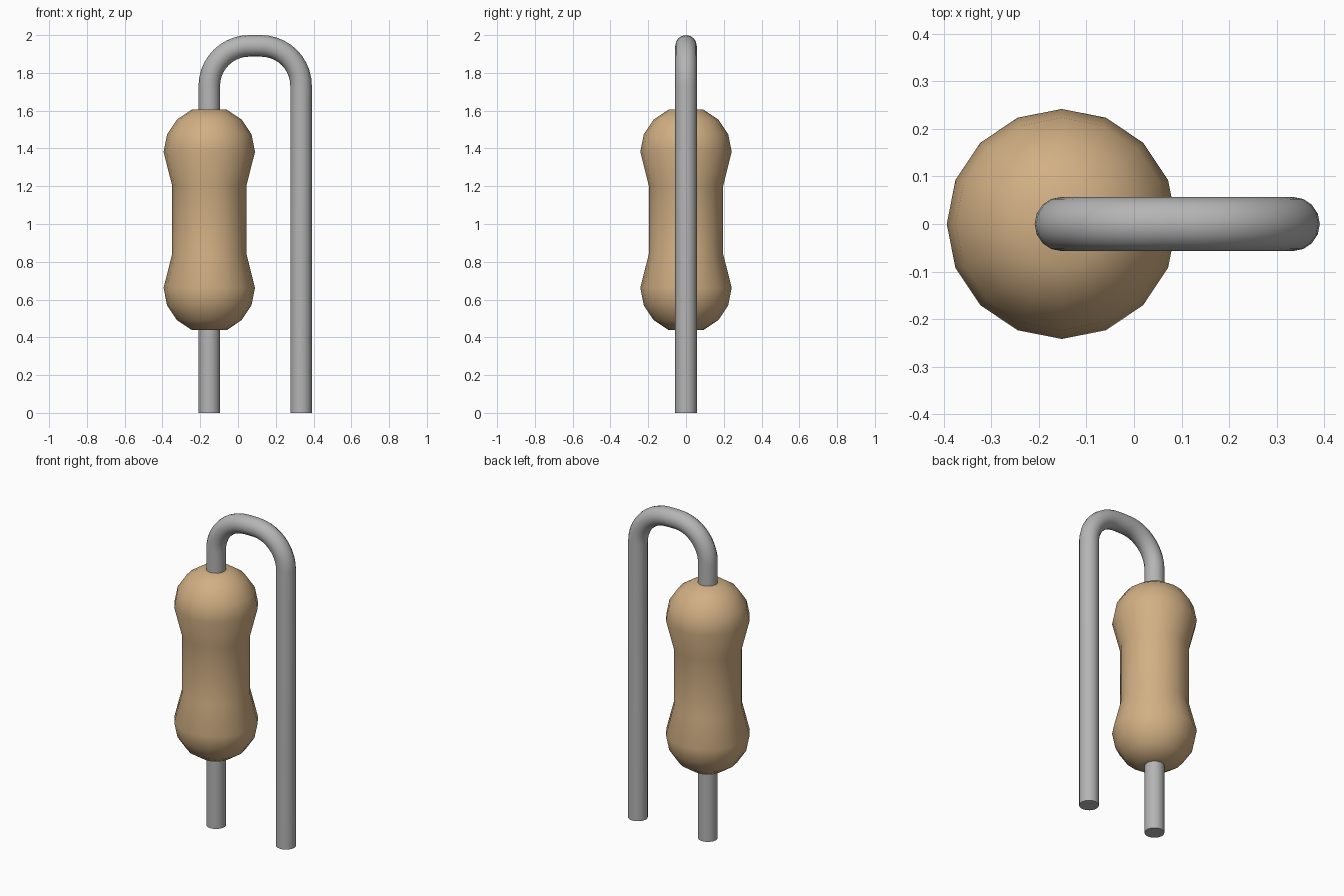
import bpy, bmesh, math

cube = bpy.data.objects.get("Cube")
if cube:
    bpy.data.objects.remove(cube, do_unlink=True)


def material(name, colour):
    m = bpy.data.materials.new(name)
    m.use_nodes = True
    m.diffuse_color = (*colour, 1)
    m.node_tree.nodes["Principled BSDF"].inputs["Base Color"].default_value = (*colour, 1)
    return m


def activate(ob):
    bpy.ops.object.select_all(action='DESELECT')
    ob.select_set(True)
    bpy.context.view_layer.objects.active = ob


def lathe(name, profile, x, sides, mat):
    """Revolve (radius, z) pairs about a vertical axis at x, closing both ends."""
    bm = bmesh.new()
    rings = []
    for r, z in profile:
        angles = [2 * math.pi * i / sides for i in range(sides)]
        rings.append([bm.verts.new((x + r * math.cos(a), r * math.sin(a), z)) for a in angles])
    for lo, hi in zip(rings, rings[1:]):
        for i in range(sides):
            j = (i + 1) % sides
            bm.faces.new((lo[i], lo[j], hi[j], hi[i]))
    bm.faces.new(rings[0][::-1])
    bm.faces.new(rings[-1])
    mesh = bpy.data.meshes.new(name)
    bm.to_mesh(mesh)
    bm.free()
    ob = bpy.data.objects.new(name, mesh)
    bpy.context.collection.objects.link(ob)
    mesh.materials.append(mat)
    activate(ob)
    bpy.ops.object.shade_smooth_by_angle(angle=math.radians(40))
    return ob


def wire(name, points, radius, mat):
    """Round capped wire along a path in the xz plane."""
    cu = bpy.data.curves.new(name, 'CURVE')
    cu.dimensions = '3D'
    cu.bevel_depth = radius
    cu.bevel_resolution = 6
    cu.use_fill_caps = True
    sp = cu.splines.new('POLY')
    sp.points.add(len(points) - 1)
    for p, (x, z) in zip(sp.points, points):
        p.co = (x, 0, z, 1)
    ob = bpy.data.objects.new(name, cu)
    bpy.context.collection.objects.link(ob)
    cu.materials.append(mat)
    activate(ob)
    bpy.ops.object.convert(target='MESH')
    bpy.ops.object.shade_smooth_by_angle(angle=math.radians(40))
    return ob


tan = material("tan_ceramic", (0.64, 0.43, 0.23))
grey = material("grey_metal", (0.46, 0.46, 0.46))

BODY_X, LEG_X, WIRE_R = -0.152, 0.334, 0.057
MID_Z, BULB_Z, BULB_R = 1.022, 0.662, 0.242

# Body: rounded bulb at each end of a narrower waist
half = [(BULB_R * math.cos(a), BULB_Z - BULB_R * math.sin(a))
        for a in (math.radians(d) for d in (67.5, 45, 22.5, 0))]
half.append((0.197, 0.84))
profile = half + [(r, 2 * MID_Z - z) for r, z in reversed(half)]
lathe("body", profile, BODY_X, 16, tan)

# Short straight lead below the body
wire("lower_lead", [(BODY_X, 0), (BODY_X, 0.5)], WIRE_R, grey)

# Long lead bent over the top and down to the ground
BEND_R = 0.212
bend_z = 2 - WIRE_R - BEND_R
arc = [math.radians(90 * i / 10) for i in range(11)]
path = [(BODY_X, 1.5)]
path += [(BODY_X + BEND_R * (1 - math.cos(a)), bend_z + BEND_R * math.sin(a)) for a in arc]
path += [(LEG_X - BEND_R * (1 - math.cos(a)), bend_z + BEND_R * math.sin(a)) for a in reversed(arc)]
path.append((LEG_X, 0))
wire("bent_lead", path, WIRE_R, grey)
